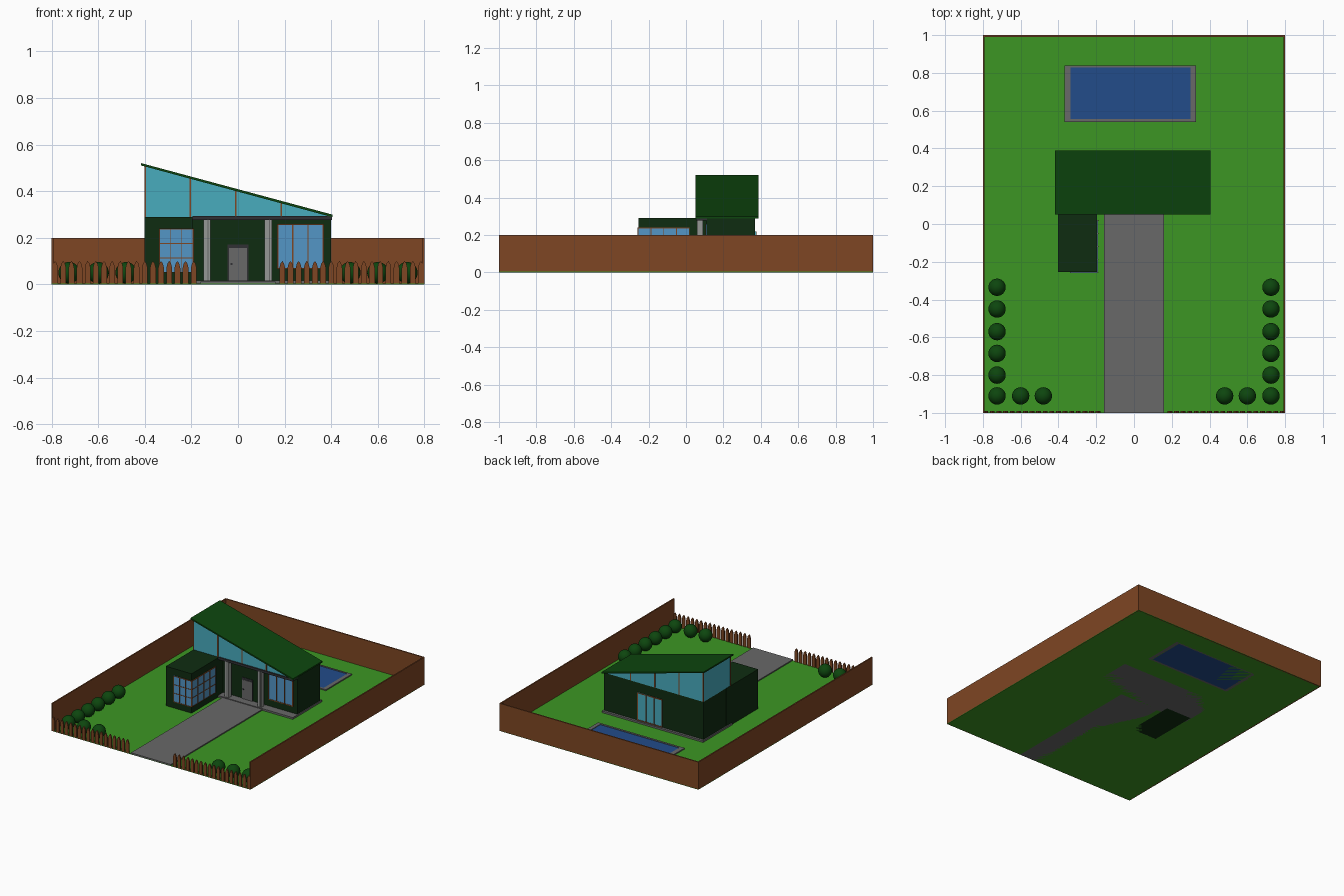
import bpy, bmesh, math

if "Cube" in bpy.data.objects:
    bpy.data.objects.remove(bpy.data.objects["Cube"])


def mat(name, r, g, b):
    m = bpy.data.materials.new(name)
    lin = [((c / 255 + 0.055) / 1.055) ** 2.4 if c > 10 else c / 255 / 12.92 for c in (r, g, b)]
    m.diffuse_color = (*lin, 1)
    m.use_nodes = True
    m.node_tree.nodes["Principled BSDF"].inputs["Base Color"].default_value = m.diffuse_color
    return m


GRASS = mat("grass green", 60, 150, 35)
LEAF = mat("leaf green", 13, 70, 14)
BODY = mat("dark wall green", 15, 44, 17)
BROWN = mat("wood brown", 126, 70, 35)
GREY = mat("paving grey", 104, 104, 104)
LIGHT = mat("pillar grey", 150, 153, 150)
WATER = mat("pool blue", 34, 76, 138)
BLUE = mat("window blue", 84, 150, 198)
GLASS = mat("glass cyan", 72, 172, 190)
DARK = mat("charcoal", 48, 48, 52)


def finish(bm, name, m):
    bmesh.ops.recalc_face_normals(bm, faces=bm.faces)
    me = bpy.data.meshes.new(name)
    bm.to_mesh(me)
    bm.free()
    me.materials.append(m)
    ob = bpy.data.objects.new(name, me)
    bpy.context.collection.objects.link(ob)
    return ob


def add_prism(bm, pts, y0, y1):
    """Extrude an x-z outline along y."""
    f = bm.faces.new([bm.verts.new((x, y0, z)) for x, z in pts])
    ext = bmesh.ops.extrude_face_region(bm, geom=[f])["geom"]
    bmesh.ops.translate(bm, vec=(0, y1 - y0, 0),
                        verts=[v for v in ext if isinstance(v, bmesh.types.BMVert)])


def prism(name, pts, y0, y1, m):
    bm = bmesh.new()
    add_prism(bm, pts, y0, y1)
    return finish(bm, name, m)


def box(name, x0, x1, y0, y1, z0, z1, m):
    return prism(name, [(x0, z0), (x1, z0), (x1, z1), (x0, z1)], y0, y1, m)


def window(name, a0, a1, z0, z1, place, cols, rows, glass, bar=0.006):
    """Pane plate plus a grid of bars; place(a0, a1, depth) gives x0, x1, y0, y1."""
    box(name + "_pane", *place(a0, a1, 0.004), z0, z1, glass)
    for i in range(cols + 1):
        a = a0 + (a1 - a0 - bar) * i / cols
        box(name + "_upright", *place(a, a + bar, 0.007), z0, z1, BROWN)
    for i in range(rows + 1):
        z = z0 + (z1 - z0 - bar) * i / rows
        box(name + "_crossbar", *place(a0, a1, 0.0065), z, z + bar, BROWN)


# Plot, boundary walls and path
box("lawn", -0.8, 0.8, -1, 1, 0, 0.004, GRASS)
for s, side in ((-1, "left"), (1, "right")):
    box(side + "_wall", *sorted((s * 0.8, s * 0.791)), -1, 1, 0, 0.2, BROWN)
box("back_wall", -0.8, 0.8, 0.991, 1, 0, 0.2, BROWN)
box("path", -0.16, 0.16, -1, 0.06, 0, 0.012, GREY)

# Picket fence, mirrored about the path
for s, side in ((-1, "left"), (1, "right")):
    bm = bmesh.new()
    for i in range(18):
        c = s * (0.785 - 0.035 * i)
        w = 0.0125
        add_prism(bm, [(c - w, 0), (c + w, 0), (c + w, 0.07), (c + w * 0.6, 0.09),
                       (c, 0.1), (c - w * 0.6, 0.09), (c - w, 0.07)], -1, -0.991)
    finish(bm, side + "_picket_fence", BROWN)

# Round bushes along the front corners
spots = [(0.725, y) for y in (-0.91, -0.80, -0.685, -0.57, -0.45, -0.335)]
spots += [(0.60, -0.91), (0.48, -0.91)]
for s in (-1, 1):
    for x, y in spots:
        bm = bmesh.new()
        bmesh.ops.create_uvsphere(bm, u_segments=24, v_segments=14, radius=0.046)
        bmesh.ops.translate(bm, vec=(s * x, y, 0.05), verts=bm.verts)
        ob = finish(bm, "bush", LEAF)
        ob.data.polygons.foreach_set("use_smooth", [True] * len(ob.data.polygons))

# Pool: rim bars around the water
box("pool_water", -0.335, 0.3, 0.555, 0.828, 0, 0.008, WATER)
box("pool_rim_left", -0.367, -0.335, 0.54, 0.84, 0, 0.012, GREY)
box("pool_rim_right", 0.3, 0.328, 0.54, 0.84, 0, 0.012, GREY)
box("pool_rim_front", -0.335, 0.3, 0.54, 0.555, 0, 0.012, GREY)
box("pool_rim_back", -0.335, 0.3, 0.828, 0.84, 0, 0.012, GREY)

# House body, front wing and porch
box("foundation", -0.408, 0.405, 0.05, 0.387, 0, 0.017, GREY)
box("house_body", -0.4, 0.4, 0.11, 0.37, 0.01, 0.29, BODY)
box("front_wing", -0.402, -0.196, -0.253, 0.112, 0, 0.29, BODY)
box("porch_ceiling", -0.196, 0.403, 0.053, 0.112, 0.277, 0.294, DARK)
for x in (-0.133, 0.13):
    box("porch_pillar", x - 0.016, x + 0.016, 0.06, 0.09, 0.015, 0.278, LIGHT)
    box("pillar_groove", x + 0.002, x + 0.007, 0.058, 0.061, 0.015, 0.278, GREY)

# Glazed gable under the sloping roof
SLOPE = -0.268


def under(x):
    return 0.506 + SLOPE * (x + 0.4)


prism("gable_glass", [(-0.4, 0.289), (0.4, 0.289), (0.4, under(0.4)), (-0.4, under(-0.4))],
      0.062, 0.37, GLASS)
for x in (-0.402, -0.208, -0.013, 0.182):
    for y0, y1 in ((0.058, 0.064), (0.368, 0.374)):
        prism("gable_mullion", [(x, 0.29), (x + 0.007, 0.29), (x + 0.007, under(x + 0.007)),
                                (x, under(x))], y0, y1, BROWN)
prism("roof", [(-0.417, under(-0.417)), (0.406, under(0.406) - 0.002),
               (0.406, under(0.406) + 0.009), (-0.417, under(-0.417) + 0.01)],
      0.05, 0.388, LEAF)

# Windows
window("wing_front_window", -0.338, -0.192, 0.05, 0.24,
       lambda a, b, d: (a, b, -0.253 - d, -0.252), 3, 3, BLUE, 0.004)
window("wing_side_window", -0.257, 0.02, 0.05, 0.24,
       lambda a, b, d: (-0.197, -0.196 + d, a, b), 4, 3, BLUE, 0.004)
window("front_window", 0.168, 0.368, 0.065, 0.26,
       lambda a, b, d: (a, b, 0.11 - d, 0.111), 3, 1, BLUE)
window("back_sliding_door", -0.072, 0.128, 0.018, 0.22,
       lambda a, b, d: (a, b, 0.369, 0.37 + d), 3, 1, GLASS)

# Front door
box("door_frame", -0.044, 0.044, 0.106, 0.111, 0.017, 0.17, DARK)
box("front_door", -0.039, 0.039, 0.103, 0.11, 0.017, 0.155, GREY)
box("door_handle", -0.032, -0.024, 0.098, 0.104, 0.083, 0.091, DARK)
